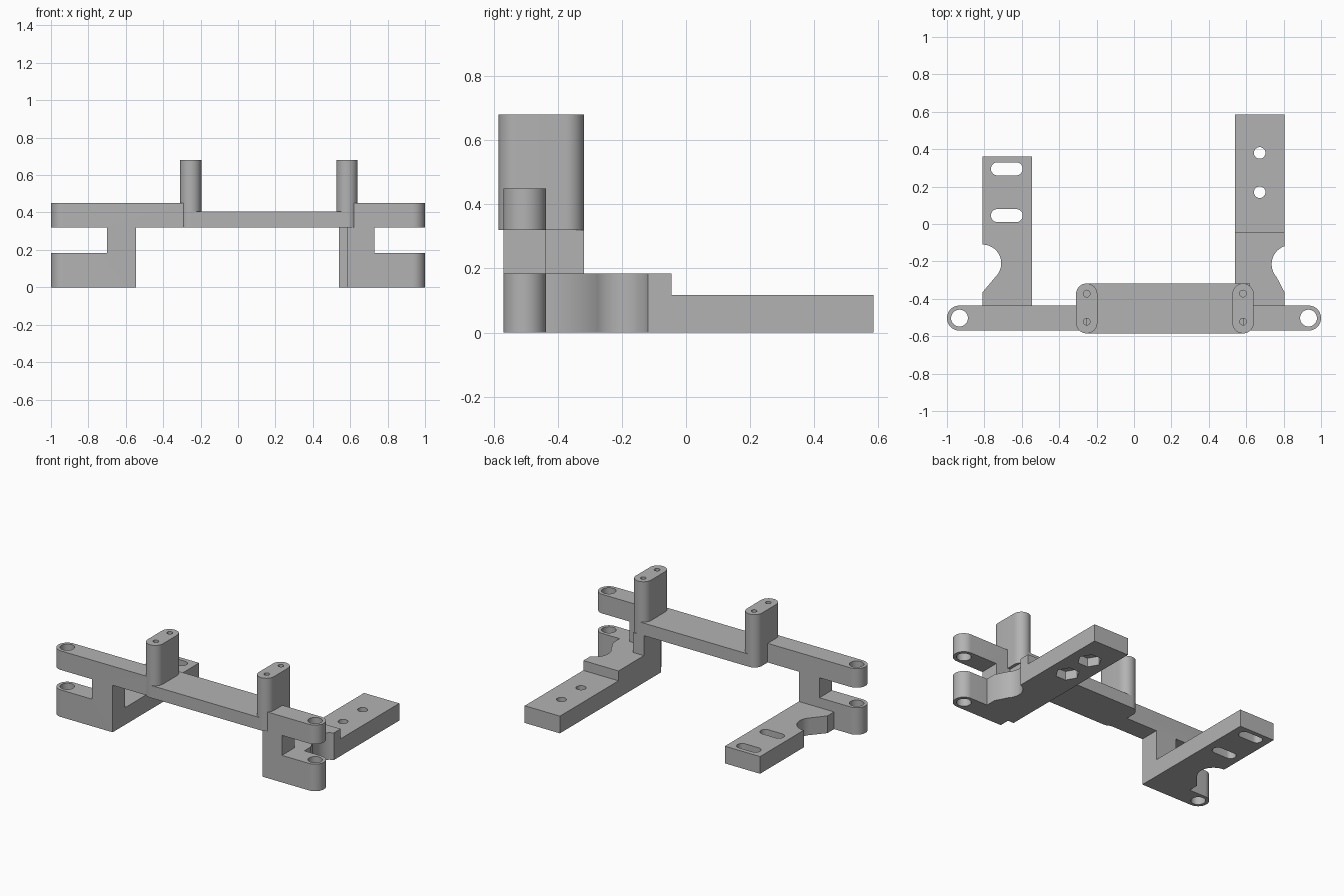
import bpy, bmesh, math

cube = bpy.data.objects.get("Cube")
if cube:
    bpy.data.objects.remove(cube, do_unlink=True)

grey = bpy.data.materials.new("plain_grey")
grey.use_nodes = True
colour = (0.45, 0.45, 0.45, 1)
grey.diffuse_color = colour
grey.node_tree.nodes["Principled BSDF"].inputs["Base Color"].default_value = colour


def arc(cx, cy, r, a0, a1, n=24):
    """Points on an arc, angles in degrees."""
    return [(cx + r * math.cos(math.radians(a0 + (a1 - a0) * i / n)),
             cy + r * math.sin(math.radians(a0 + (a1 - a0) * i / n))) for i in range(n + 1)]


def prism(name, outline, z0, z1):
    bm = bmesh.new()
    face = bm.faces.new([bm.verts.new((x, y, z0)) for x, y in outline])
    top = bmesh.ops.extrude_face_region(bm, geom=[face])["geom"]
    bmesh.ops.translate(bm, vec=(0, 0, z1 - z0),
                        verts=[v for v in top if isinstance(v, bmesh.types.BMVert)])
    bmesh.ops.recalc_face_normals(bm, faces=bm.faces)
    mesh = bpy.data.meshes.new(name)
    bm.to_mesh(mesh)
    bm.free()
    mesh.materials.append(grey)
    obj = bpy.data.objects.new(name, mesh)
    bpy.context.collection.objects.link(obj)
    return obj


def box(name, x0, x1, y0, y1, z0, z1):
    return prism(name, [(x0, y0), (x1, y0), (x1, y1), (x0, y1)], z0, z1)


def disc(x, y, r, z0, z1, n=32, turn=0):
    return prism("cutter", arc(x, y, r, turn, turn + 360, n)[:-1], z0, z1)


def combine(target, tool, operation):
    """Boolean the tool into the target, then drop the tool."""
    tool.hide_render = True
    mod = target.modifiers.new("combine", 'BOOLEAN')
    mod.operation, mod.solver, mod.object = operation, 'EXACT', tool
    bpy.context.view_layer.update()
    graph = bpy.context.evaluated_depsgraph_get()
    mesh = bpy.data.meshes.new_from_object(target.evaluated_get(graph))
    target.modifiers.clear()
    target.data = mesh
    bpy.data.objects.remove(tool, do_unlink=True)


def cut(target, tool):
    combine(target, tool, 'DIFFERENCE')


def add(target, tool):
    combine(target, tool, 'UNION')


ARM_Y0, ARM_Y1, ARM_TOP = -0.57, -0.436, 0.45
GAP_Z0, GAP_Z1 = 0.184, 0.32
ARM_Y, ARM_R = (ARM_Y0 + ARM_Y1) / 2, (ARM_Y1 - ARM_Y0) / 2
POST_R, POST_Y0, POST_Y1 = 0.057, -0.585, -0.318
POST_X = (-0.253, 0.583)


def forked_arm(name, side, end_x, inner_x, column_x):
    """Round ended arm, split by a gap and standing on one column."""
    outline = arc(1 - ARM_R, ARM_Y, ARM_R, -90, 90) + [(end_x, ARM_Y1), (end_x, ARM_Y0)]
    arm = prism(name, [(side * x, y) for x, y in outline], 0, ARM_TOP)
    xs = sorted((side * column_x, side * 1.1))
    cut(arm, box("gap", *xs, -0.7, -0.3, GAP_Z0, GAP_Z1))
    xs = sorted((side * inner_x, side * (end_x - 0.1)))
    cut(arm, box("under", *xs, -0.7, -0.3, -0.1, GAP_Z1))
    cut(arm, disc(side * (1 - ARM_R), ARM_Y, 0.045, -0.1, 0.6))
    return arm


# Right bracket: forked arm with a slotted foot
right = forked_arm("right_bracket", -1, 0.253, 0.545, 0.7)
foot = prism("right_foot",
             [(-0.545, -0.5), (-0.545, 0.36), (-0.81, 0.36)]
             + arc(-0.81, -0.21, 0.1, 90, -42) + [(-0.81, -0.365), (-0.81, -0.5)], 0, 0.117)
add(right, foot)
for y in (0.295, 0.045):
    slot = arc(-0.63, y, 0.035, -90, 90, 16) + arc(-0.73, y, 0.035, 90, 270, 16)
    cut(right, prism("slot", slot, -0.1, 0.3))

# Left bracket: forked arm, raised step, inner wall and long foot with nut pockets
left = forked_arm("left_bracket", 1, 0.583, 0.54, 0.73)
step = prism("left_step",
             [(0.54, -0.5), (0.54, -0.045), (0.805, -0.045)]
             + arc(0.838, -0.215, 0.102, 109, 222) + [(0.805, -0.365), (0.805, -0.5)], 0, GAP_Z0)
add(left, step)
add(left, box("left_foot", 0.54, 0.805, -0.1, 0.585, 0, 0.117))
add(left, box("inner_wall", 0.54, 0.62, -0.5, POST_Y1, 0, GAP_Z1))
for y in (0.38, 0.17):
    cut(left, disc(0.672, y, 0.031, -0.1, 0.3))
    cut(left, disc(0.672, y, 0.075, -0.1, 0.06, 6))

# Cross beam with two upright posts, each with a pair of screw holes
beam = box("cross_beam", *POST_X, POST_Y0, POST_Y1, GAP_Z1, 0.405)
parts = [right, left, beam]
for name, x in zip(("right_post", "left_post"), POST_X):
    outline = (arc(x, POST_Y1 - POST_R, POST_R, 0, 180)
               + arc(x, POST_Y0 + POST_R, POST_R, 180, 360))
    post = prism(name, outline, GAP_Z1, 0.68)
    for y in (-0.372, -0.522):
        cut(post, disc(x, y, 0.018, 0.42, 0.8, 20))
    parts.append(post)

# Smooth the round walls and keep the edges crisp
bpy.ops.object.select_all(action='DESELECT')
for obj in parts:
    obj.select_set(True)
bpy.context.view_layer.objects.active = beam
bpy.ops.object.shade_smooth_by_angle(angle=math.radians(30))
